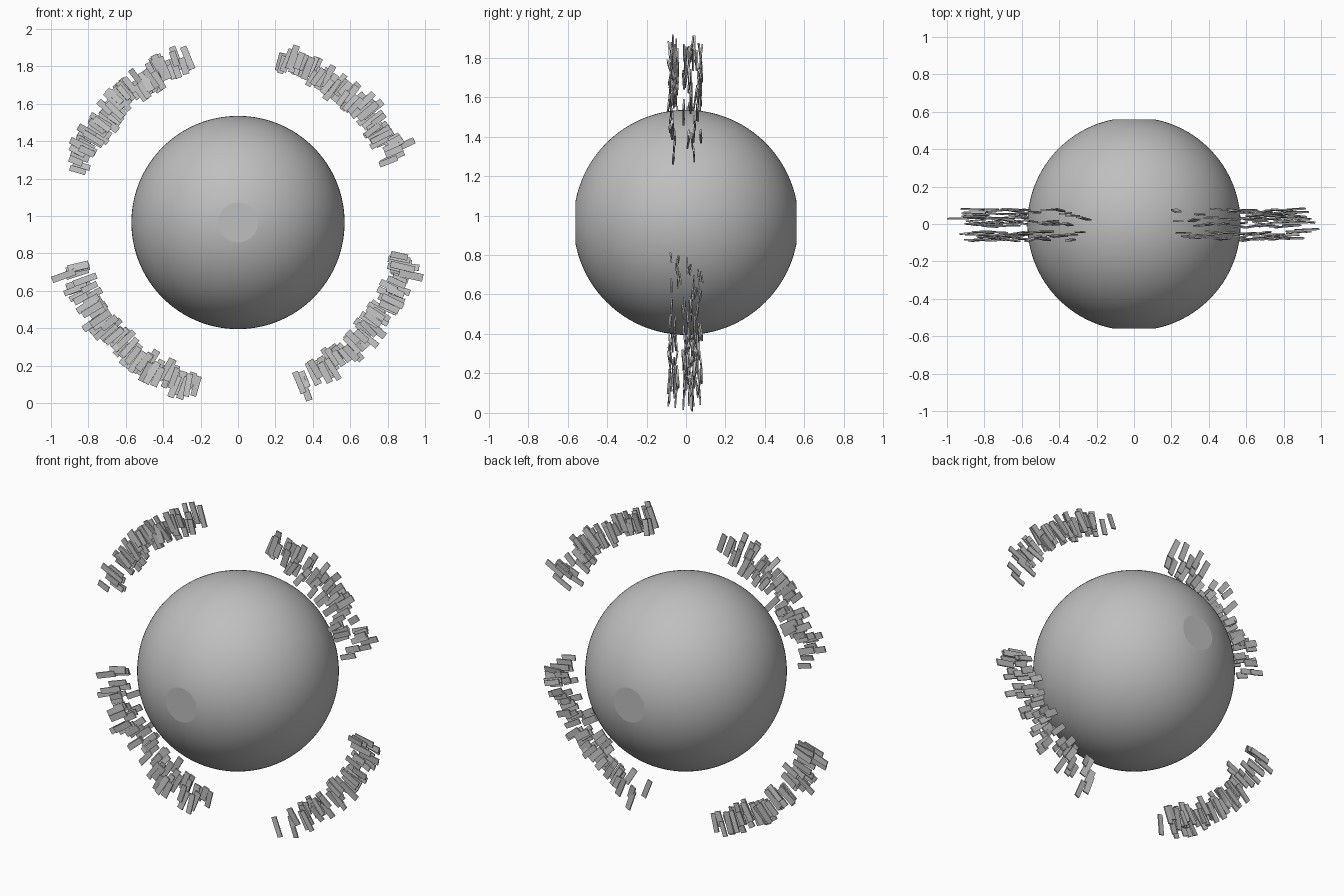
import bpy, bmesh, math, random
from mathutils import Matrix

if "Cube" in bpy.data.objects:
    bpy.data.objects.remove(bpy.data.objects["Cube"])

random.seed(7)
CENTRE_Z = 0.965


def material(name, value):
    m = bpy.data.materials.new(name)
    m.diffuse_color = (value, value, value, 1)
    m.use_nodes = True
    m.node_tree.nodes["Principled BSDF"].inputs["Base Color"].default_value = m.diffuse_color
    return m


def finish(bm, name, mat):
    bmesh.ops.recalc_face_normals(bm, faces=bm.faces)
    me = bpy.data.meshes.new(name)
    bm.to_mesh(me)
    bm.free()
    me.materials.append(mat)
    ob = bpy.data.objects.new(name, me)
    bpy.context.collection.objects.link(ob)
    return ob


sphere_grey = material("sphere grey", 0.52)
plate_grey = material("plate grey", 0.56)

# central globe, poles along y, sliced flat at front and back
bm = bmesh.new()
bmesh.ops.create_uvsphere(
    bm, u_segments=128, v_segments=64, radius=0.57,
    matrix=Matrix.Translation((0, 0, CENTRE_Z)) @ Matrix.Rotation(math.pi / 2, 4, 'X'))
for f in bm.faces:
    f.smooth = True
for side in (-1, 1):
    cut = bmesh.ops.bisect_plane(
        bm, geom=bm.verts[:] + bm.edges[:] + bm.faces[:],
        plane_co=(0, side * 0.56, 0), plane_no=(0, side, 0), clear_outer=True)
    rim = [e for e in cut['geom_cut'] if isinstance(e, bmesh.types.BMEdge)]
    cap = bmesh.ops.contextual_create(bm, geom=rim)['faces']
    for f in cap:
        f.smooth = False
    for e in rim:
        e.smooth = False
finish(bm, "globe", sphere_grey)


# one thin plate, long side pointing away from the globe
def add_plate(bm, angle, r, y, length, width):
    m = (Matrix.Translation((0, 0, CENTRE_Z))
         @ Matrix.Rotation(-math.radians(angle), 4, 'Y')
         @ Matrix.Translation((r, y, 0))
         @ Matrix.Rotation(math.radians(random.gauss(0, 4)), 4, 'Z')
         @ Matrix.Rotation(math.radians(random.gauss(0, 5)), 4, 'X')
         @ Matrix.Rotation(math.radians(random.gauss(0, 3)), 4, 'Y')
         @ Matrix.Diagonal((length, 0.008, width, 1)))
    bmesh.ops.create_cube(bm, size=1, matrix=m)


# four arcs of scattered plates: start angle, end angle, outermost plate angle and reach
arcs = {
    "upper_right_plates": (20, 76, 25, 1.04),
    "upper_left_plates": (109, 162, 107, 0.985),
    "lower_left_plates": (194, 256, 197, 1.04),
    "lower_right_plates": (290, 351, 292, 1.025),
}
COUNT = 66
for name, (start, end, far_angle, reach) in arcs.items():
    bm = bmesh.new()
    for i in range(COUNT):
        t = (i + random.random()) / COUNT
        if (t < 0.1 or t > 0.9) and random.random() < 0.35:
            continue
        if random.random() < 0.42:
            y = random.uniform(-0.088, -0.04)
        else:
            y = random.uniform(-0.015, 0.08)
        add_plate(bm, start + t * (end - start), random.uniform(0.865, 0.945), y,
                  random.uniform(0.075, 0.135), random.uniform(0.03, 0.04))
    add_plate(bm, far_angle, reach - 0.065, 0.03, 0.13, 0.035)
    if name == "lower_right_plates":
        add_plate(bm, 343, 0.967, -0.03, 0.13, 0.04)
    finish(bm, name, plate_grey)
